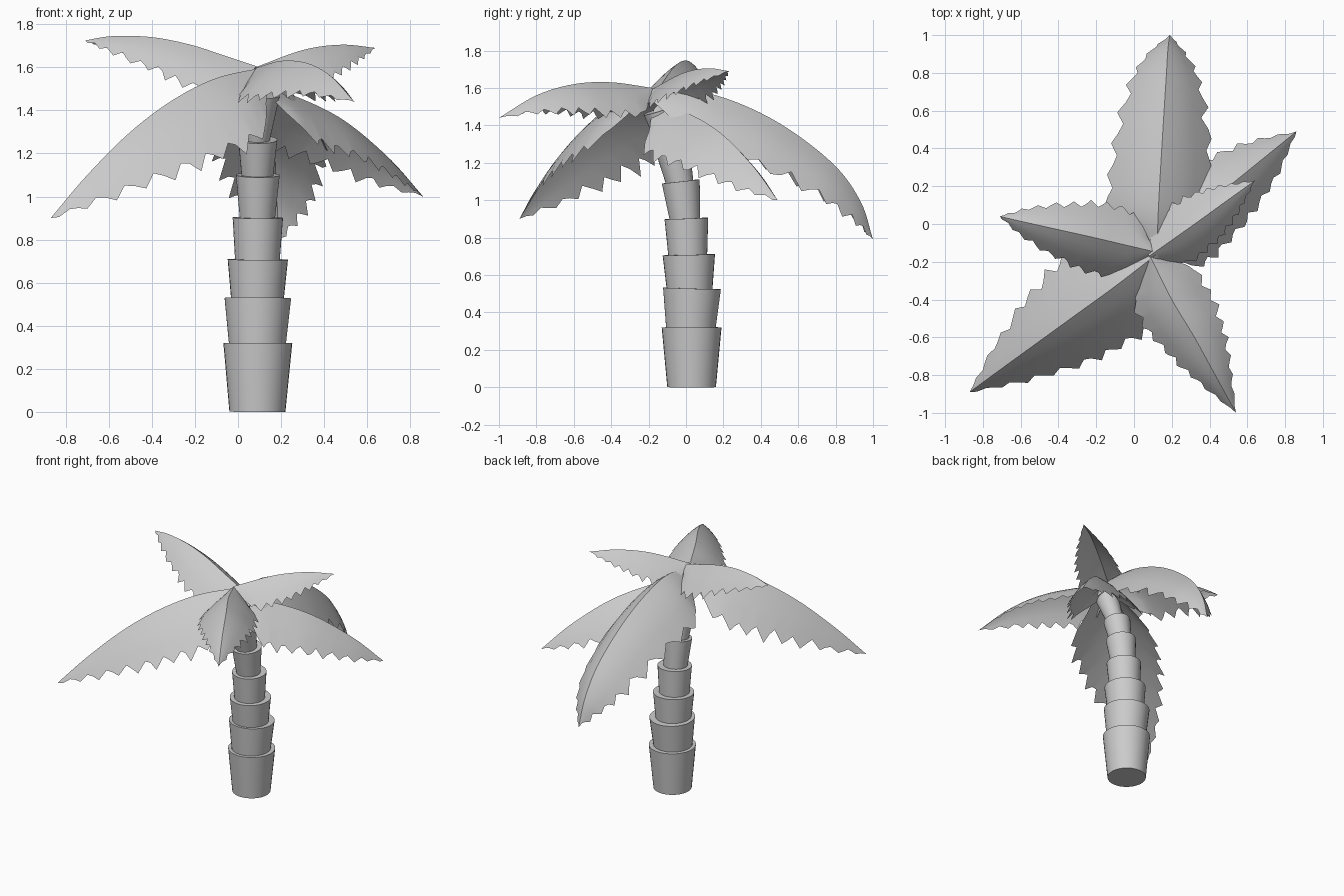
import bpy, bmesh, math, random
from mathutils import Vector, Matrix

if "Cube" in bpy.data.objects:
    bpy.data.objects.remove(bpy.data.objects["Cube"])

random.seed(4)


def finish(bm, name, angle):
    me = bpy.data.meshes.new(name)
    bm.to_mesh(me)
    bm.free()
    ob = bpy.data.objects.new(name, me)
    bpy.context.collection.objects.link(ob)
    bpy.ops.object.select_all(action='DESELECT')
    ob.select_set(True)
    bpy.context.view_layer.objects.active = ob
    bpy.ops.object.shade_smooth_by_angle(angle=math.radians(angle))
    return ob


def trunk_segment(name, bottom, r1, top, r2):
    """Tapered drum, wider at the top, aligned from bottom to top."""
    a, b = Vector(bottom), Vector(top)
    axis = b - a
    bm = bmesh.new()
    rot = axis.to_track_quat('Z', 'Y').to_matrix().to_4x4()
    bmesh.ops.create_cone(bm, cap_ends=True, segments=32, radius1=r1, radius2=r2,
                          depth=axis.length,
                          matrix=Matrix.Translation((a + b) / 2) @ rot)
    finish(bm, name, 35)


def spline(pts, t):
    """Point on a Catmull-Rom curve through pts, t in 0..1."""
    p = [Vector(q) for q in pts]
    p = [2 * p[0] - p[1]] + p + [2 * p[-1] - p[-2]]
    f = t * (len(pts) - 1)
    i = min(int(f), len(pts) - 2)
    u = f - i
    a, b, c, d = p[i:i + 4]
    return 0.5 * (2 * b + (c - a) * u + (2 * a - 5 * b + 4 * c - d) * u * u
                  + (3 * b - a - 3 * c + d) * u ** 3)


OUTLINE = [(0, .12), (.07, .5), (.14, .9), (.22, 1), (.42, .93), (.62, .7),
           (.78, .43), (.9, .2), (1, 0)]


def outline(t):
    for (a, wa), (b, wb) in zip(OUTLINE, OUTLINE[1:]):
        if t <= b:
            return wa + (wb - wa) * (t - a) / (b - a)
    return 0


def leaf(name, rib, width, droop):
    """Frond folded along its rib, with a saw-toothed lower edge."""
    rows, cols = 30, 4
    bm = bmesh.new()
    centre = [bm.verts.new(spline(rib, i / rows)) for i in range(rows + 1)]
    heading = Vector(rib[-1]) - Vector(rib[0])
    side = heading.cross(Vector((0, 0, 1))).normalized()
    for sgn in (1, -1):
        grid = []
        phase = random.randint(0, 2)
        for i in range(rows):
            t = i / rows
            p = centre[i].co
            tan = (spline(rib, t + .02 if t < .98 else 1) - p).normalized()
            normal = side.cross(tan).normalized()
            down = (Vector((0, 0, -1)) - normal * .5).normalized()
            row = [centre[i]]
            for c in range(1, cols + 1):
                w = width * outline(t)
                s = c / cols * .88
                q = p.copy()
                if c == cols:
                    k = (i + phase) % 3
                    s = (.9, 1.08, .98)[k] + random.uniform(-.04, .04)
                    q += tan * (-.012, .012, 0)[k] * width * 3
                q += side * sgn * w * s * (1.12 - .12 * s)
                q += down * w * droop * s * (.75 + .25 * s)
                row.append(bm.verts.new(q))
            grid.append(row)
        for r, n in zip(grid, grid[1:]):
            for c in range(cols):
                f = [r[c], r[c + 1], n[c + 1], n[c]]
                bm.faces.new(f[::-1] if sgn > 0 else f)
        for c in range(cols):
            f = [grid[-1][c], grid[-1][c + 1], centre[rows]]
            bm.faces.new(f[::-1] if sgn > 0 else f)
    bm.normal_update()
    for f in bm.faces:
        if f.normal.z < 0:
            f.normal_flip()
    finish(bm, name, 40)


# Trunk: stacked drums leaning to the front: bottom y, z, radius, top y, z, radius
DRUMS = [(.03, 0, .13, .03, .32, .16),
         (.025, .29, .13, .032, .528, .155),
         (.02, .50, .12, .015, .708, .14),
         (.01, .69, .103, .002, .902, .117),
         (-.003, .88, .08, -.028, 1.10, .102),
         (-.03, 1.08, .072, -.07, 1.265, .091),
         (-.075, 1.24, .052, -.15, 1.48, .08)]
for n, (y1, z1, r1, y2, z2, r2) in enumerate(DRUMS):
    trunk_segment(f"trunk_segment_{n + 1}", (.09, y1, z1), r1,
                  (.115 if n == 6 else .092, y2, z2), r2)

# Large drooping leaves
leaf("back_leaf", [(.12, -.17, 1.56), (.13, .1, 1.575), (.15, .45, 1.44),
                   (.17, .77, 1.21), (.18, .93, 1.0), (.19, 1.0, .79)], .27, 1.0)
leaf("back_right_leaf", [(.11, -.15, 1.51), (.28, .02, 1.46), (.49, .19, 1.355),
                         (.70, .36, 1.18), (.86, .49, 1.0)], .24, .95)
leaf("front_left_leaf", [(.12, -.16, 1.60), (-.1, -.33, 1.55), (-.3, -.475, 1.45),
                         (-.5, -.62, 1.30), (-.7, -.765, 1.10),
                         (-.87, -.89, .90)], .29, 1.0)

# Small raised leaves
leaf("right_leaf", [(.08, -.17, 1.60), (.3, -.015, 1.68), (.48, .115, 1.705),
                    (.64, .23, 1.69)], .155, .95)
leaf("left_leaf", [(.10, -.145, 1.60), (-.05, -.11, 1.65), (-.22, -.07, 1.705),
                   (-.4, -.03, 1.74), (-.58, .01, 1.745), (-.71, .04, 1.725)],
     .19, .95)
leaf("front_leaf", [(.09, -.18, 1.60), (.2, -.4, 1.63), (.32, -.6, 1.62),
                    (.43, -.8, 1.56), (.54, -1.0, 1.44)], .2, .9)
